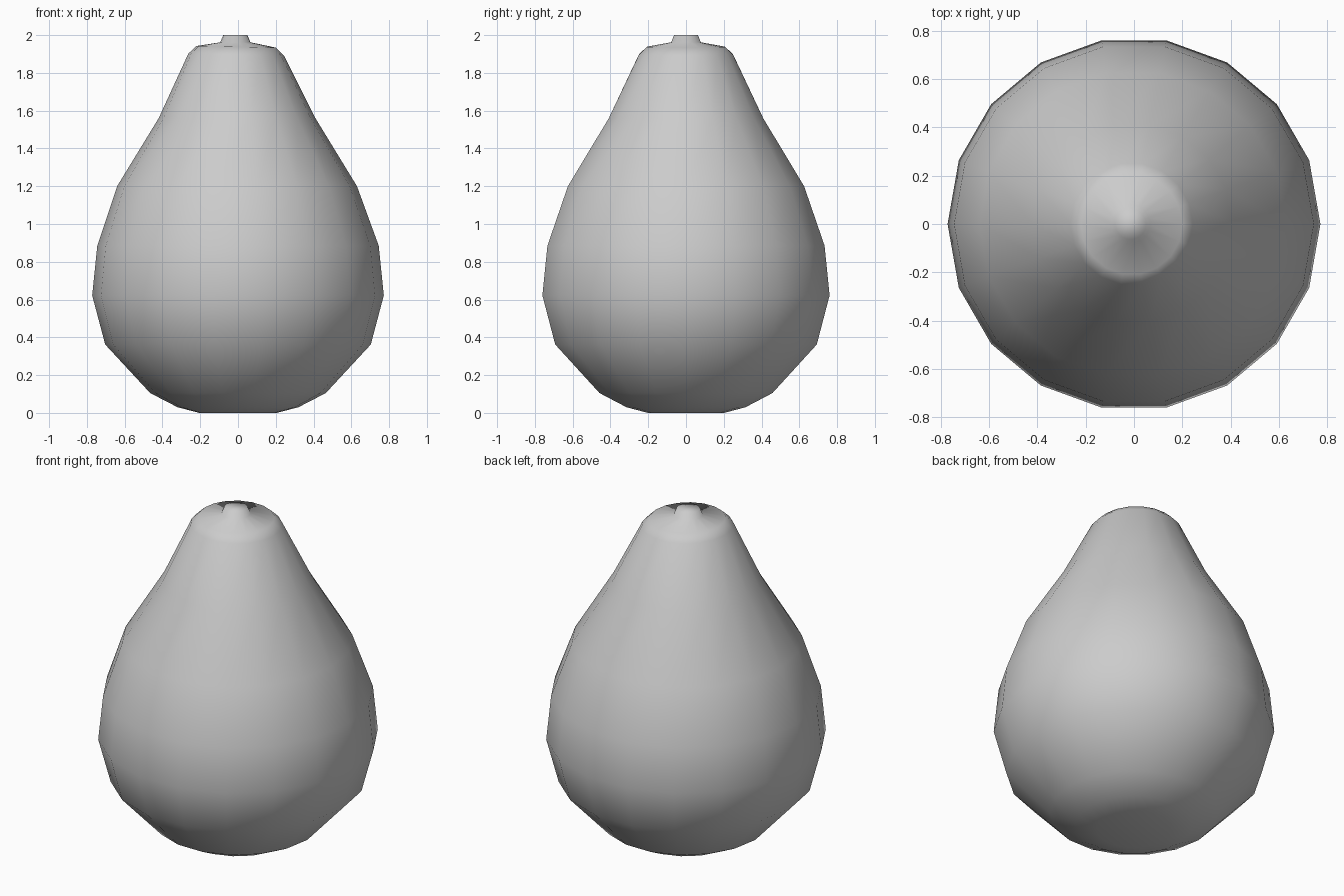
import bpy, bmesh
from math import cos, sin, tau

if "Cube" in bpy.data.objects:
    bpy.data.objects.remove(bpy.data.objects["Cube"])

SIDES = 18

# profile rings: radius, height, x shift, sideways tilt (top leans slightly)
PROFILE = [
    (0.205, 0.0, 0, 0), (0.32, 0.03, 0, 0), (0.465, 0.105, 0, 0),
    (0.703, 0.362, 0, 0), (0.772, 0.622, 0, 0), (0.745, 0.885, 0, 0),
    (0.635, 1.20, -0.005, 0), (0.415, 1.56, -0.005, 0),
    (0.253, 1.897, -0.01, -0.02), (0.21, 1.938, -0.01, -0.02),
    (0.08, 1.962, -0.014, 0), (0.064, 2.0, -0.014, 0),
]

bm = bmesh.new()
rings = []
for r, z, shift, tilt in PROFILE:
    ring = []
    for i in range(SIDES):
        a = tau * i / SIDES
        ring.append(bm.verts.new((r * cos(a) + shift, r * sin(a), z + tilt * r * cos(a))))
    rings.append(ring)

# side walls
for low, high in zip(rings, rings[1:]):
    for i in range(SIDES):
        j = (i + 1) % SIDES
        bm.faces.new((low[i], low[j], high[j], high[i]))

# base and tip caps
bm.faces.new(rings[0][::-1])
bm.faces.new(rings[-1])
for f in bm.faces:
    f.smooth = True

mesh = bpy.data.meshes.new("pear_body")
bm.to_mesh(mesh)
bm.free()
body = bpy.data.objects.new("pear_body", mesh)
bpy.context.collection.objects.link(body)
